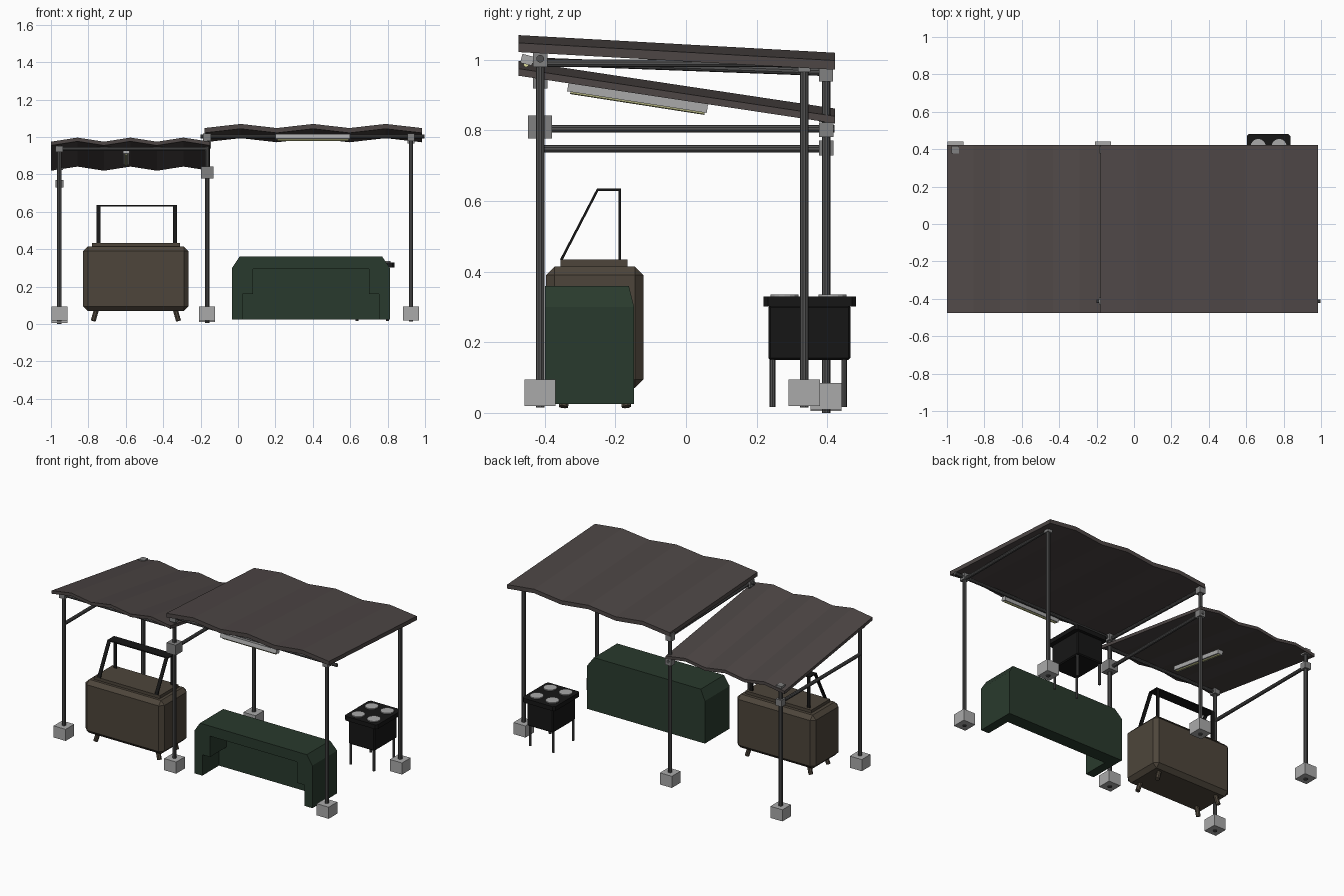
import bpy, bmesh, math
from mathutils import Vector, Matrix

if "Cube" in bpy.data.objects:
    bpy.data.objects.remove(bpy.data.objects["Cube"])


def mat(name, c):
    m = bpy.data.materials.new(name)
    m.diffuse_color = (*c, 1)
    m.use_nodes = True
    m.node_tree.nodes["Principled BSDF"].inputs["Base Color"].default_value = m.diffuse_color
    return m


ROOF = mat("roof_brown", (0.075, 0.062, 0.06))
STEEL = mat("steel", (0.085, 0.085, 0.085))
STONE = mat("concrete", (0.40, 0.40, 0.40))
CLAMP = mat("clamp_grey", (0.22, 0.22, 0.22))
GREEN = mat("green", (0.022, 0.042, 0.026))
TAN = mat("tan", (0.075, 0.06, 0.043))
BLACK = mat("black", (0.008, 0.008, 0.008))
LAMP = mat("lamp_yellow", (0.75, 0.75, 0.35))


def finish(name, bm, m):
    bmesh.ops.recalc_face_normals(bm, faces=bm.faces[:])
    me = bpy.data.meshes.new(name)
    bm.to_mesh(me)
    bm.free()
    ob = bpy.data.objects.new(name, me)
    bpy.context.collection.objects.link(ob)
    me.materials.append(m)
    return ob


def box(name, lo, hi, m, bevel=0, rot_x=0):
    lo, hi = Vector(lo), Vector(hi)
    bm = bmesh.new()
    bmesh.ops.create_cube(bm, size=1)
    bmesh.ops.scale(bm, vec=hi - lo, verts=bm.verts)
    if bevel:
        bmesh.ops.bevel(bm, geom=bm.edges[:], offset=bevel, segments=1, affect='EDGES')
    bmesh.ops.rotate(bm, matrix=Matrix.Rotation(rot_x, 3, 'X'), verts=bm.verts)
    bmesh.ops.translate(bm, vec=(lo + hi) / 2, verts=bm.verts)
    return finish(name, bm, m)


def cube(name, c, s, m):
    c, s = Vector(c), Vector(s) / 2
    return box(name, c - s, c + s, m)


def rod(name, a, b, r, m, sides=10):
    a, b = Vector(a), Vector(b)
    d = b - a
    bm = bmesh.new()
    bmesh.ops.create_cone(bm, cap_ends=True, segments=sides, radius1=r, radius2=r, depth=d.length)
    M = Matrix.Translation((a + b) / 2) @ d.to_track_quat('Z', 'Y').to_matrix().to_4x4()
    bmesh.ops.transform(bm, matrix=M, verts=bm.verts)
    return finish(name, bm, m)


def prism(name, pts, vec, m):
    bm = bmesh.new()
    f = bm.faces.new([bm.verts.new(p) for p in pts])
    r = bmesh.ops.extrude_face_region(bm, geom=[f])
    bmesh.ops.translate(bm, vec=vec, verts=[v for v in r['geom'] if isinstance(v, bmesh.types.BMVert)])
    return finish(name, bm, m)


# corrugated roofs, zigzag section swept down the slope
def roof(name, x0, x1, peak, drop, thick, wave=0.022):
    top = [(x0 + (x1 - x0) * i / 6, -0.475, peak - (0 if i % 2 else wave)) for i in range(7)]
    low = [(x, y, z - thick) for x, y, z in reversed(top)]
    prism(name, top + low, (0, 0.897, -drop), ROOF)


roof("right_roof", -0.18, 0.983, 1.07, 0.05, 0.026)
roof("left_roof", -1.0, -0.15, 0.997, 0.135, 0.02)

# posts with concrete feet
XL, XM, XR, YF, YB = -0.955, -0.165, 0.925, -0.413, 0.397
for name, x, y, bottom, top in (
        ("left_front", XL, YF, 0.02, 0.955), ("left_back", XL, YB, 0.005, 0.845),
        ("middle_front", XM, YF, 0.02, 1.02), ("middle_back", XM, YB, 0.01, 0.985),
        ("right_front", XR, YF, 0.02, 1.02), ("right_back", XR, 0.335, 0.02, 0.985)):
    rod(name + "_post", (x, y, bottom - 0.005), (x, y, top), 0.0125, STEEL)
    box(name + "_foot", (x - 0.043, y - 0.044, bottom), (x + 0.043, y + 0.044, bottom + 0.075), STONE)

# horizontal tubes
for name, a, b in (
        ("right_front_beam", (-0.2, YF, 1.003), (0.998, YF, 1.003)),
        ("left_front_beam", (XL, YF, 0.937), (XM, YF, 0.937)),
        ("right_side_beam", (XR, YF, 0.99), (XR, 0.335, 0.99)),
        ("middle_top_beam", (XM, YF, 0.995), (XM, YB, 0.965)),
        ("middle_low_beam", (XM, YF, 0.805), (XM, 0.42, 0.805)),
        ("left_low_beam", (XL, YF, 0.748), (XL, 0.415, 0.748))):
    rod(name, a, b, 0.011, STEEL)

# clamps where tubes meet posts
for name, c, s in (
        ("left_front", (XL, YF, 0.935), (0.04, 0.042, 0.032)),
        ("left_back_top", (XL, YB, 0.842), (0.04, 0.04, 0.036)),
        ("left_back_low", (XL, YB, 0.75), (0.042, 0.042, 0.042)),
        ("middle_front_low", (XM, YF, 0.81), (0.066, 0.068, 0.066)),
        ("middle_back_low", (XM, YB, 0.802), (0.042, 0.042, 0.042)),
        ("middle_front_top", (XM, YF, 1.0), (0.042, 0.042, 0.04)),
        ("middle_back_top", (XM, YB, 0.962), (0.04, 0.04, 0.048)),
        ("right_front", (XR, YF, 1.0), (0.036, 0.042, 0.04)),
        ("right_back", (XR, 0.335, 0.98), (0.036, 0.036, 0.03))):
    cube(name + "_clamp", c, s, CLAMP)

# strip lamps under the roofs
box("right_lamp_housing", (0.2, -0.467, 0.987), (0.6, -0.433, 1.013), STONE, rot_x=-0.25)
rod("right_lamp_tube", (0.21, -0.453, 0.987), (0.59, -0.453, 0.987), 0.008, LAMP, 8)
box("left_lamp_housing", (-0.615, -0.337, 0.88), (-0.58, 0.063, 0.906), STONE, rot_x=-math.atan(0.155))
rod("left_lamp_tube", (-0.597, -0.327, 0.911), (-0.597, 0.053, 0.852), 0.008, LAMP, 8)

# tan chest with lid, splayed legs and carrying handle
box("chest_body", (-0.828, -0.397, 0.07), (-0.265, -0.12, 0.415), TAN, bevel=0.025)
box("chest_lid", (-0.78, -0.355, 0.41), (-0.31, -0.165, 0.434), TAN)
for sx in (-1, 1):
    for sy in (-1, 1):
        x, y = -0.546 + sx * 0.21, -0.258 + sy * 0.083
        rod("chest_leg", (x, y, 0.08), (x + sx * 0.018, y + sy * 0.006, 0.017), 0.014, TAN, 8)
    hx = -0.541 + sx * 0.205
    prism("handle_side", [(hx - 0.011, y, z) for y, z in (
        (-0.357, 0.434), (-0.252, 0.636), (-0.184, 0.636), (-0.184, 0.434), (-0.191, 0.434),
        (-0.191, 0.629), (-0.248, 0.629), (-0.349, 0.434))], (0.022, 0, 0), BLACK)
box("handle_top", (-0.747, -0.252, 0.629), (-0.335, -0.184, 0.636), BLACK)

# green bench: arch-shaped front with a stepped recess, joined to a back slab
C, W = 0.39, 0.422
half = [(W, 0.025), (W, 0.30), (W - 0.04, 0.36)]
inner = [(0.31, 0.295), (0.31, 0.16), (0.365, 0.16), (0.365, 0.025)]
outer = half + [(-x, z) for x, z in reversed(half)]
arch = outer + [(-x, z) for x, z in reversed(inner)] + inner
prism("bench_front", [(C + x, -0.4, z) for x, z in arch], (0, 0.17, 0), GREEN)
slab = prism("bench_back", [(C + x, -0.23, z) for x, z in outer], (0, 0.083, 0), GREEN)
for v in slab.data.vertices:      # lean the upper back edge inward
    if v.co.z > 0.32 and v.co.y > -0.2:
        v.co.y -= 0.015

# black cooking stove with four burners
box("stove_body", (0.625, 0.233, 0.15), (0.812, 0.466, 0.305), BLACK, bevel=0.006)
px0, px1, py0, py1, k = 0.603, 0.837, 0.22, 0.482, 0.012
plate = [(px0 + k, py0), (px1 - k, py0), (px1, py0 + k), (px1, py1 - k),
         (px1 - k, py1), (px0 + k, py1), (px0, py1 - k), (px0, py0 + k)]
prism("stove_top", [(x, y, 0.302) for x, y in plate], (0, 0, 0.028), BLACK)
for i, x in enumerate((0.664, 0.776)):
    for j, y in enumerate((0.279, 0.415)):
        rod("burner", (x, y, 0.325), (x, y, 0.336), 0.04, STONE, 16)
        lx, ly = (0.635, 0.80)[i], (0.245, 0.448)[j]
        rod("stove_leg", (lx, ly, 0.017), (lx, ly, 0.16), 0.008, STEEL, 8)
